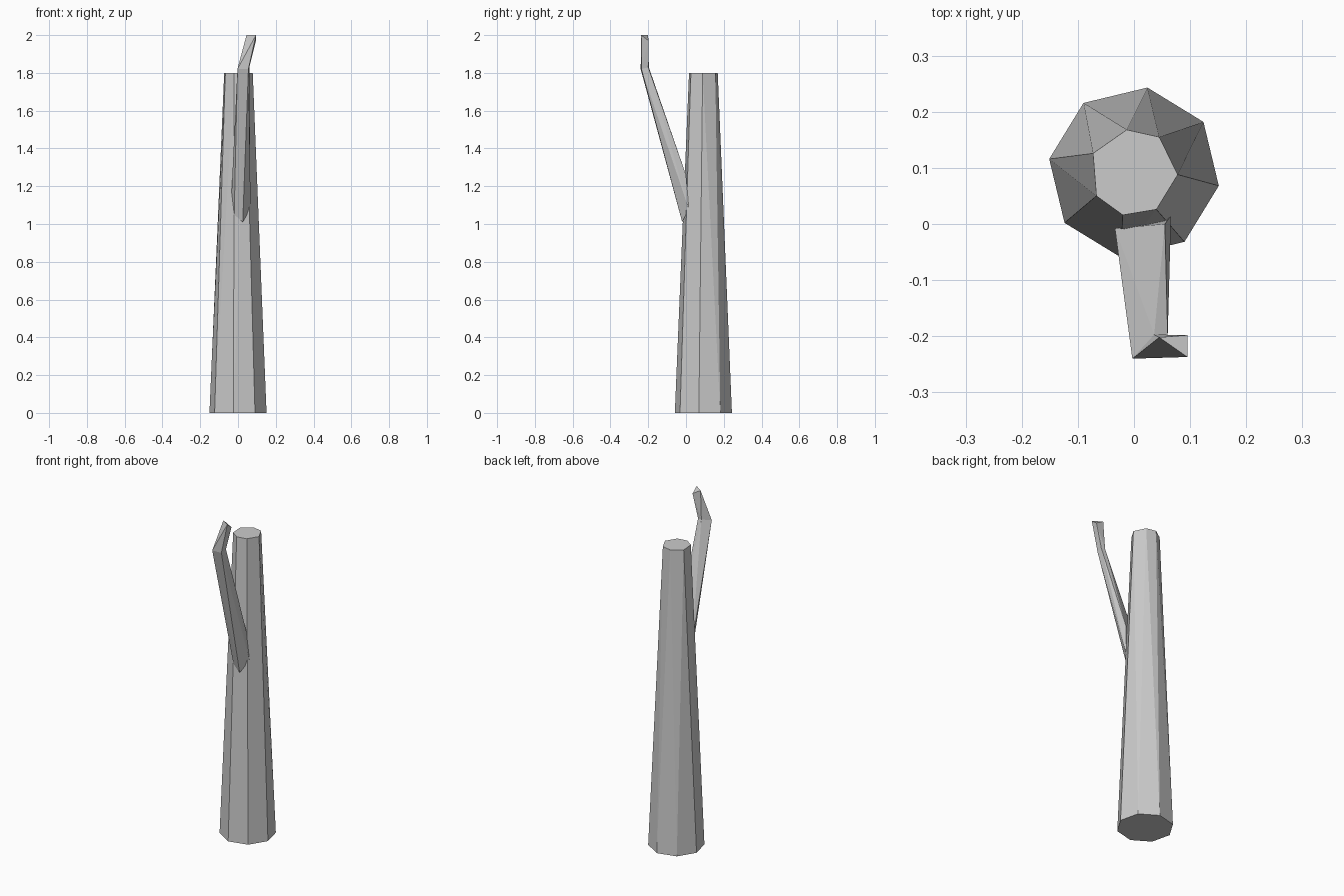
import bpy, bmesh
from math import cos, sin, radians

if "Cube" in bpy.data.objects:
    bpy.data.objects.remove(bpy.data.objects["Cube"])


def hull_object(name, groups):
    """Flat-faced object made of one convex hull per group of points."""
    bm = bmesh.new()
    for pts in groups:
        verts = [bm.verts.new(p) for p in pts]
        bmesh.ops.convex_hull(bm, input=verts)
    bmesh.ops.dissolve_limit(bm, angle_limit=radians(1), verts=bm.verts, edges=bm.edges)
    bmesh.ops.recalc_face_normals(bm, faces=bm.faces)
    mesh = bpy.data.meshes.new(name)
    bm.to_mesh(mesh)
    bm.free()
    obj = bpy.data.objects.new(name, mesh)
    bpy.context.collection.objects.link(obj)
    return obj


# Trunk: octagonal foot tapering to an uneven seven-sided top
foot = [(0.153 * cos(radians(81 + 45 * i)), 0.092 + 0.153 * sin(radians(81 + 45 * i)), 0)
        for i in range(8)]
crown = [(-0.013, 0.168, 1.8), (0.045, 0.155, 1.8), (0.078, 0.088, 1.8), (0.040, 0.026, 1.8),
         (-0.020, 0.016, 1.8), (-0.067, 0.050, 1.8), (-0.073, 0.126, 1.8)]
hull_object("trunk", [foot + crown])

# Branch: leaning lower length, then a kinked tip
root = [(0.025, -0.02, 1.01), (-0.02, -0.015, 1.05), (-0.034, -0.008, 1.17),
        (0.055, 0.0, 1.26), (0.066, 0.015, 1.08)]
elbow = [(-0.003, -0.24, 1.82), (0.055, -0.236, 1.82), (0.06, -0.2, 1.83), (0.036, -0.197, 1.83)]
tip = [(0.045, -0.202, 2.0), (0.095, -0.237, 2.0), (0.095, -0.198, 1.97)]
hull_object("branch", [root + elbow, elbow + tip])
